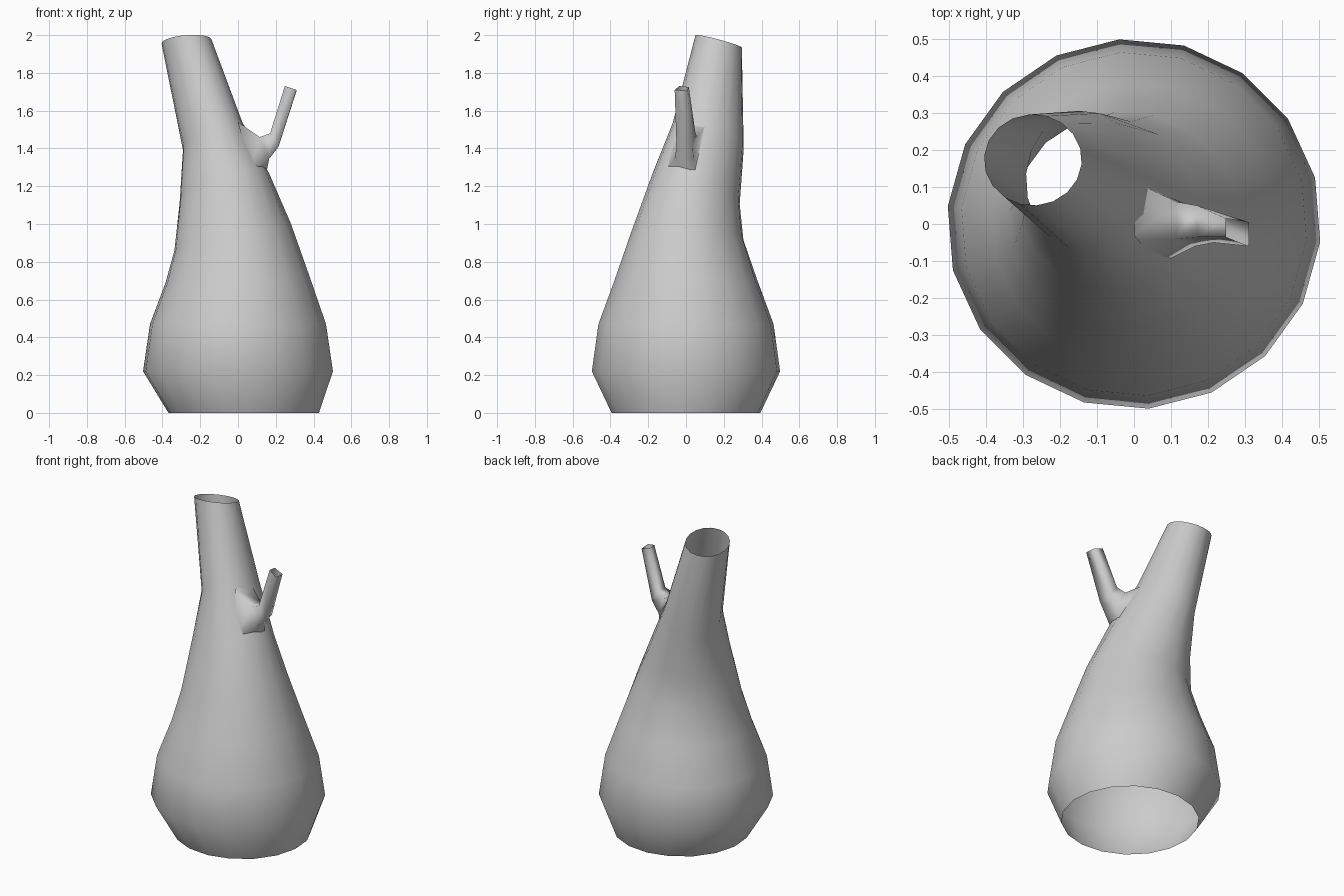
import bpy, bmesh
from math import cos, sin, tau, radians

cube = bpy.data.objects.get("Cube")
if cube:
    bpy.data.objects.remove(cube, do_unlink=True)

clay = bpy.data.materials.new("grey_clay")
clay.use_nodes = True
colour = (0.6, 0.6, 0.6, 1)
clay.diffuse_color = colour
clay.node_tree.nodes["Principled BSDF"].inputs["Base Color"].default_value = colour


def loft(name, rings):
    """Join rings of points into an open, smooth tube."""
    bm = bmesh.new()
    loops = [[bm.verts.new(p) for p in ring] for ring in rings]
    n = len(loops[0])
    for low, high in zip(loops, loops[1:]):
        for i in range(n):
            j = (i + 1) % n
            bm.faces.new((low[i], low[j], high[j], high[i]))
    for f in bm.faces:
        f.smooth = True
    mesh = bpy.data.meshes.new(name)
    bm.to_mesh(mesh)
    bm.free()
    mesh.materials.append(clay)
    obj = bpy.data.objects.new(name, mesh)
    bpy.context.collection.objects.link(obj)
    return obj


def tilted_ring(cx, cy, cz, rx, ry, rise_x, rise_y, sides=18):
    """Ellipse whose height rises towards +x and +y."""
    angles = [radians(-5.5) + tau * i / sides for i in range(sides)]
    return [(cx + rx * cos(a), cy + ry * sin(a),
             cz + rise_x * cos(a) + rise_y * sin(a)) for a in angles]


# Leaning bottle body, open at the foot and the mouth
body_sections = [
    (0.03, 0, 0, 0.4, 0.395, 0, 0),
    (0, 0, 0.22, 0.505, 0.5, 0, 0),
    (0, 0, 0.47, 0.468, 0.465, 0, 0),
    (0, 0, 0.7, 0.385, 0.38, 0.01, 0),
    (-0.028, 0.005, 0.93, 0.31, 0.3, 0.07, -0.01),
    (-0.072, 0.055, 1.19, 0.238, 0.23, 0.07, -0.08),
    (-0.135, 0.118, 1.467, 0.157, 0.188, 0.07, -0.065),
    (-0.273, 0.173, 1.967, 0.132, 0.123, 0.01, -0.033),
]
loft("bottle_body", [tilted_ring(*s) for s in body_sections])

# Square twig flaring out of the body wall, open at the tip
twig_sections = [
    [(0.15, 0.05, 1.27), (0.01, 0.11, 1.53), (0, -0.03, 1.54), (0.065, -0.11, 1.28)],
    [(0.165, 0.04, 1.345), (0.115, 0.06, 1.46), (0.115, -0.04, 1.46), (0.165, -0.06, 1.345)],
    [(0.215, 0.035, 1.41), (0.17, 0.05, 1.48), (0.17, -0.035, 1.48), (0.215, -0.05, 1.41)],
    [(0.31, 0.005, 1.705), (0.248, 0.015, 1.725), (0.248, -0.035, 1.73), (0.31, -0.06, 1.71)],
]
loft("twig", [ring[::-1] for ring in twig_sections])
